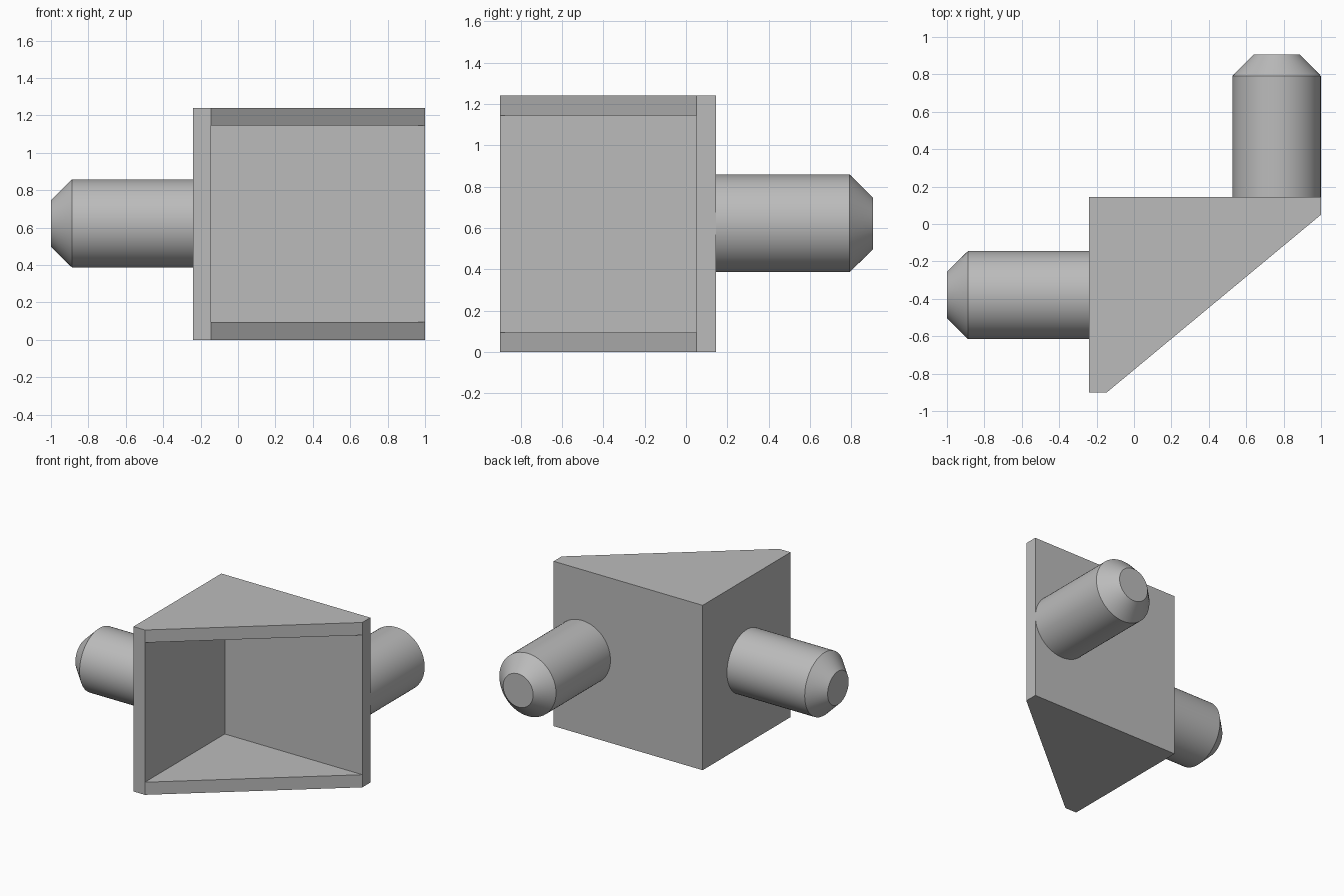
import bpy, bmesh, math
from mathutils import Matrix, Vector

cube = bpy.data.objects.get("Cube")
if cube:
    bpy.data.objects.remove(cube, do_unlink=True)

GREY = (0.5, 0.5, 0.5, 1)
grey = bpy.data.materials.new("plain grey")
grey.use_nodes = True
grey.diffuse_color = GREY
grey.node_tree.nodes["Principled BSDF"].inputs["Base Color"].default_value = GREY


def finish(name, bm):
    bmesh.ops.recalc_face_normals(bm, faces=bm.faces)
    mesh = bpy.data.meshes.new(name)
    bm.to_mesh(mesh)
    bm.free()
    mesh.materials.append(grey)
    obj = bpy.data.objects.new(name, mesh)
    bpy.context.collection.objects.link(obj)
    return obj


# Corner bracket: triangular shell, open along its slanted side
HEIGHT, WALL = 1.24, 0.095
plan = {
    "back": (-0.24, 0.145), "right": (1, 0.145), "right_lip": (1, 0.05),
    "front_lip": (-0.145, -0.9), "front": (-0.24, -0.9), "inner": (-0.145, 0.05),
}
levels = (0, WALL, HEIGHT - WALL, HEIGHT)
bm = bmesh.new()
v = {(n, i): bm.verts.new((x, y, z))
     for n, (x, y) in plan.items() for i, z in enumerate(levels)}


def wall(a, b, low, high):
    bm.faces.new([v[a, low], v[b, low], v[b, high], v[a, high]])


outline = ["back", "right", "right_lip", "front_lip", "front"]
for i in (0, 3):
    bm.faces.new([v[n, i] for n in outline])
for i in (1, 2):
    bm.faces.new([v[n, i] for n in ("right_lip", "inner", "front_lip")])
wall("back", "right", 0, 3)
wall("front", "back", 0, 3)
for side in ("right", "front"):
    lip = side + "_lip"
    bm.faces.new([v[side, 0]] + [v[lip, i] for i in range(4)] + [v[side, 3]])
    wall(lip, "inner", 1, 2)
for low in (0, 2):
    wall("right_lip", "front_lip", low, low + 1)
finish("corner_bracket", bm)


# Pegs: round bars with a bevelled tip
def peg(name, base, direction, radius=0.236, tip=0.125, bar=0.647, length=0.76):
    bm = bmesh.new()
    bottom = bm.verts.new((radius, 0, 0))
    chain = [bm.verts.new((0, 0, 0)), bottom, bm.verts.new((radius, 0, bar)),
             bm.verts.new((tip, 0, length)), bm.verts.new((0, 0, length))]
    edges = [bm.edges.new(pair) for pair in zip(chain, chain[1:])]
    bmesh.ops.spin(bm, geom=chain + edges, cent=(0, 0, 0), axis=(0, 0, 1),
                   angle=math.tau, steps=64, use_merge=True)
    bmesh.ops.remove_doubles(bm, verts=bm.verts, dist=0.0001)
    turn = Vector((0, 0, 1)).rotation_difference(Vector(direction)).to_matrix().to_4x4()
    bm.transform(Matrix.Translation(base) @ turn)
    obj = finish(name, bm)
    bpy.ops.object.select_all(action="DESELECT")
    obj.select_set(True)
    bpy.context.view_layer.objects.active = obj
    bpy.ops.object.shade_smooth_by_angle(angle=math.radians(30))


peg("right_peg", (-0.24, -0.38, 0.622), (-1, 0, 0))
peg("back_peg", (0.763, 0.145, 0.622), (0, 1, 0))
